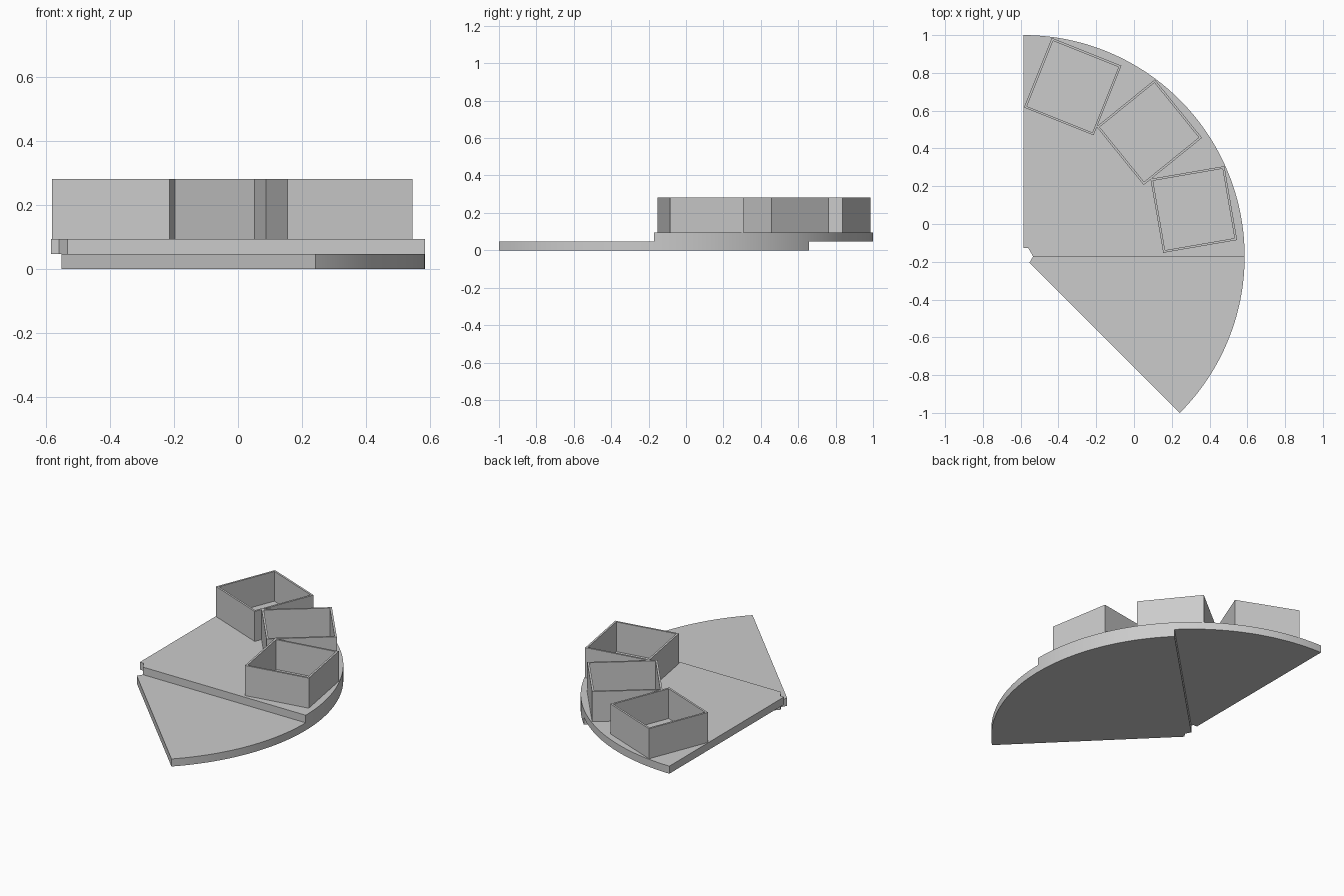
import bpy, bmesh
from math import radians, sin, cos, pi
from mathutils import Matrix

cube = bpy.data.objects.get("Cube")
if cube:
    bpy.data.objects.remove(cube, do_unlink=True)

RADIUS = 1.1716
PIVOT = (-0.5858, -0.1716)
HOLE = 0.0515
PLATE = 0.047
BOX, WALL, BOX_TOP = 0.397, 0.017, 0.281

grey = bpy.data.materials.new("plain_grey")
grey.use_nodes = True
grey.diffuse_color = (0.6, 0.6, 0.6, 1)
grey.node_tree.nodes["Principled BSDF"].inputs["Base Color"].default_value = (0.6, 0.6, 0.6, 1)


def finish(name, bm):
    bmesh.ops.recalc_face_normals(bm, faces=bm.faces)
    mesh = bpy.data.meshes.new(name)
    bm.to_mesh(mesh)
    bm.free()
    mesh.materials.append(grey)
    obj = bpy.data.objects.new(name, mesh)
    bpy.context.collection.objects.link(obj)
    bpy.ops.object.select_all(action='DESELECT')
    obj.select_set(True)
    bpy.context.view_layer.objects.active = obj
    bpy.ops.object.shade_smooth_by_angle(angle=radians(30))
    return obj


def polar(r, degrees):
    a = radians(degrees)
    return PIVOT[0] + r * cos(a), PIVOT[1] + r * sin(a)


def hex_radius(degrees):
    return HOLE * cos(pi / 6) / cos(radians(degrees % 60 - 30))


def sector(name, start, hole_angles, z):
    """Quarter disc with a piece of a hexagonal pivot hole at its tip."""
    steps = 72
    outline = [polar(RADIUS, start + 90 * i / steps) for i in range(steps + 1)]
    outline += [polar(hex_radius(a), a) for a in hole_angles]
    bm = bmesh.new()
    face = bm.faces.new([bm.verts.new((x, y, z)) for x, y in outline])
    ext = bmesh.ops.extrude_face_region(bm, geom=[face])
    top = [v for v in ext["geom"] if isinstance(v, bmesh.types.BMVert)]
    bmesh.ops.translate(bm, verts=top, vec=(0, 0, PLATE))
    return finish(name, bm)


def open_box(name, degrees):
    """Thin-walled square box, open at the top, standing on the upper plate."""
    bm = bmesh.new()
    base = 2 * PLATE
    bmesh.ops.create_cube(bm, size=1)
    bmesh.ops.scale(bm, verts=bm.verts, vec=(BOX, BOX, BOX_TOP - base))
    bmesh.ops.translate(bm, verts=bm.verts, vec=(0, 0, (BOX_TOP + base) / 2))
    bm.normal_update()
    lid = max(bm.faces, key=lambda f: f.calc_center_median().z)
    bmesh.ops.inset_region(bm, faces=[lid], thickness=WALL)
    # Sink the inset face to form the inside walls and floor
    ext = bmesh.ops.extrude_face_region(bm, geom=[lid])
    floor = [v for v in ext["geom"] if isinstance(v, bmesh.types.BMVert)]
    if lid.is_valid:
        bmesh.ops.delete(bm, geom=[lid], context='FACES_ONLY')
    for v in floor:
        v.co.z = base + 0.002
    x, y = polar(0.936, degrees)
    turn = Matrix.Rotation(radians(degrees - 5.6), 4, 'Z')
    bm.transform(Matrix.Translation((x, y, 0)) @ turn)
    return finish(name, bm)


# Two overlapping fan plates around the same pivot
sector("lower_plate", -45, (45, 0, -45), 0)
sector("upper_plate", 0, (90, 60, 0), PLATE)

# Three boxes along the rim of the upper plate
for label, angle in (("front", 15.4), ("middle", 44.6), ("back", 73.8)):
    open_box(label + "_box", angle)
